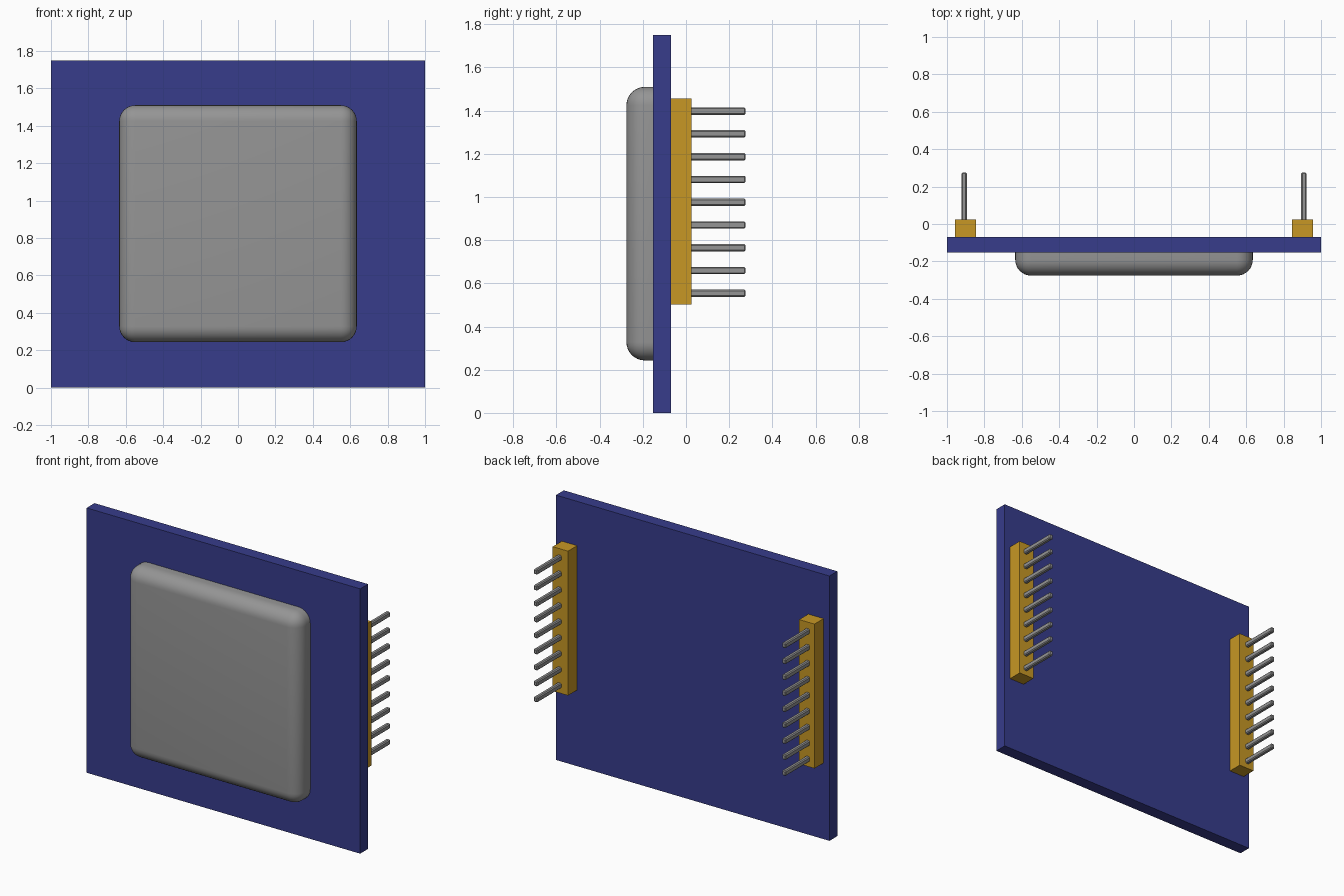
import bpy, bmesh
from mathutils import Vector

cube = bpy.data.objects.get("Cube")
if cube:
    bpy.data.objects.remove(cube, do_unlink=True)


def material(name, rgb):
    m = bpy.data.materials.new(name)
    m.use_nodes = True
    m.diffuse_color = (*rgb, 1)
    m.node_tree.nodes["Principled BSDF"].inputs["Base Color"].default_value = (*rgb, 1)
    return m


blue = material("board_blue", (0.038, 0.045, 0.26))
grey = material("metal_grey", (0.3, 0.3, 0.3))
gold = material("header_gold", (0.57, 0.31, 0.018))


def box(name, low, high, mat, bevel=0, segments=1, open_back=False):
    """Box between two corners; open_back keeps the rear (+y) edges sharp."""
    low, high = Vector(low), Vector(high)
    bm = bmesh.new()
    bmesh.ops.create_cube(bm, size=1)
    for v in bm.verts:
        v.co = Vector([c * s for c, s in zip(v.co, high - low)])
    if bevel:
        back = (high.y - low.y) / 2 - 0.001
        edges = [e for e in bm.edges
                 if not (open_back and all(v.co.y > back for v in e.verts))]
        bmesh.ops.bevel(bm, geom=edges, offset=bevel, segments=segments,
                        profile=0.5, affect='EDGES', clamp_overlap=True)
    mesh = bpy.data.meshes.new(name)
    bm.to_mesh(mesh)
    bm.free()
    mesh.materials.append(mat)
    ob = bpy.data.objects.new(name, mesh)
    ob.location = (low + high) / 2
    bpy.context.collection.objects.link(ob)
    return ob


# Circuit board
box("board", (-1, -0.152, 0), (1, -0.07, 1.75), blue)

# Rounded metal shield on the front
shield = box("shield", (-0.635, -0.276, 0.243), (0.635, -0.152, 1.51), grey,
             bevel=0.085, segments=8, open_back=True)
bpy.context.view_layer.objects.active = shield
shield.select_set(True)
bpy.ops.object.shade_smooth_by_angle()
shield.select_set(False)

# Pin headers on the back, one per side
PINS = 9
for side, s in (("left", 1), ("right", -1)):
    cx = 0.901 * s
    box(f"header_{side}", (cx - 0.056, -0.07, 0.503), (cx + 0.056, 0.025, 1.457), gold)
    px = 0.908 * s
    for i in range(PINS):
        z = 0.554 + i * 0.1055
        box(f"pin_{side}_{i + 1}", (px - 0.014, 0.01, z - 0.017),
            (px + 0.014, 0.276, z + 0.017), grey, bevel=0.006)
